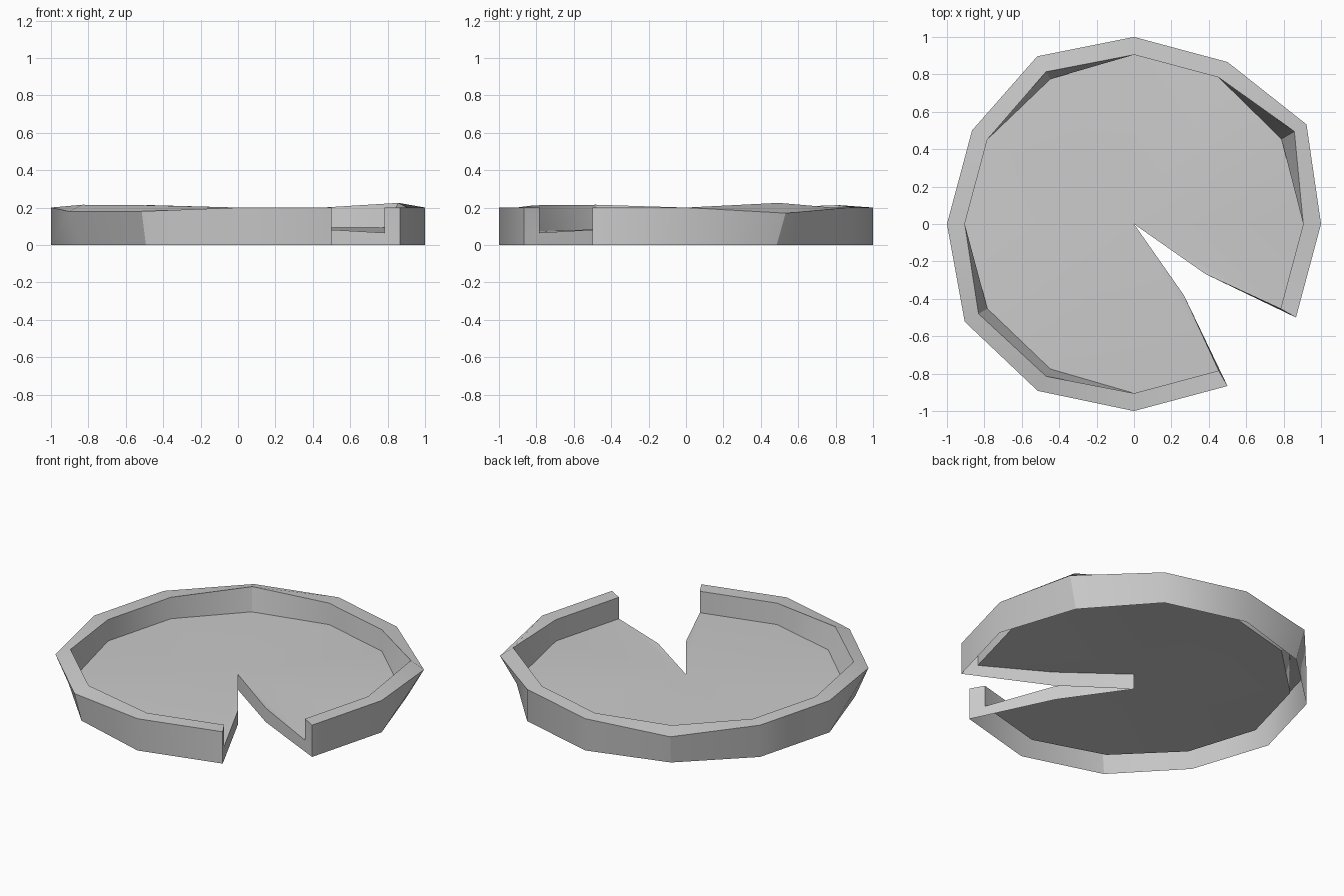
import bpy, bmesh
from math import sin, cos, radians
from mathutils import Vector

cube = bpy.data.objects.get("Cube")
if cube:
    bpy.data.objects.remove(cube, do_unlink=True)

# One plain grey material
grey = bpy.data.materials.new("light_grey")
grey.use_nodes = True
colour = (0.6, 0.6, 0.6, 1)
grey.diffuse_color = colour
grey.node_tree.nodes["Principled BSDF"].inputs["Base Color"].default_value = colour


def polar(radius, angle, z):
    a = radians(angle)
    return Vector((radius * cos(a), radius * sin(a), z))


# Wall section: outer foot, outer lip, inner lip, floor edge (radius, height)
plain = [(1, 0), (1, 0.2), (0.905, 0.2), (0.905, 0.065)]
# Bent corners lean outwards: the outer lip drops and the inner lip rises
bent = {
    30: [(0.97, 0), (1.065, 0.17), (0.99, 0.225), (0.91, 0.092)],
    120: [(0.985, 0), (1.035, 0.185), (0.94, 0.213), (0.895, 0.075)],
    210: [(0.97, 0), (1.045, 0.18), (0.96, 0.215), (0.905, 0.08)],
    240: [(0.985, 0), (1.03, 0.18), (0.94, 0.212), (0.895, 0.075)],
}

bm = bmesh.new()
rings = []
for angle in range(-30, 301, 30):
    section = bent.get(angle, plain)
    rings.append([bm.verts.new(polar(r, angle, z)) for r, z in section])

# Outer wall, rim and inner wall
for a, b in zip(rings, rings[1:]):
    for i in range(3):
        bm.faces.new((a[i], b[i], b[i + 1], a[i + 1]))

# Gently domed floor, with an elbow on each side of the notch
centre = bm.verts.new((0, 0, 0.097))
centre_foot = bm.verts.new((0, 0, 0))
elbows = [bm.verts.new(polar(0.466, a, 0.088)) for a in (-35, -55)]
elbow_feet = [bm.verts.new(polar(0.466, a, 0)) for a in (-35, -55)]
for a, b in zip(rings, rings[1:]):
    bm.faces.new((centre, a[3], b[3]))
bm.faces.new((centre, elbows[0], rings[0][3]))
bm.faces.new((centre, rings[-1][3], elbows[1]))

# Notch sides and the cut ends of the rim; the underside stays open
for end, elbow, foot in zip((rings[0], rings[-1]), elbows, elbow_feet):
    bm.faces.new((centre, centre_foot, foot, elbow))
    bm.faces.new((elbow, foot, end[0], end[3]))
    bm.faces.new((end[3], end[0], end[1], end[2]))

bmesh.ops.recalc_face_normals(bm, faces=bm.faces)
if sum(f.normal.z for f in bm.faces if centre in f.verts) < 0:
    bmesh.ops.reverse_faces(bm, faces=bm.faces)

mesh = bpy.data.meshes.new("notched_tray")
bm.to_mesh(mesh)
bm.free()
mesh.materials.append(grey)
tray = bpy.data.objects.new("notched_tray", mesh)
bpy.context.collection.objects.link(tray)
bpy.context.view_layer.objects.active = tray
tray.select_set(True)
bpy.ops.object.shade_smooth_by_angle(angle=radians(31))
